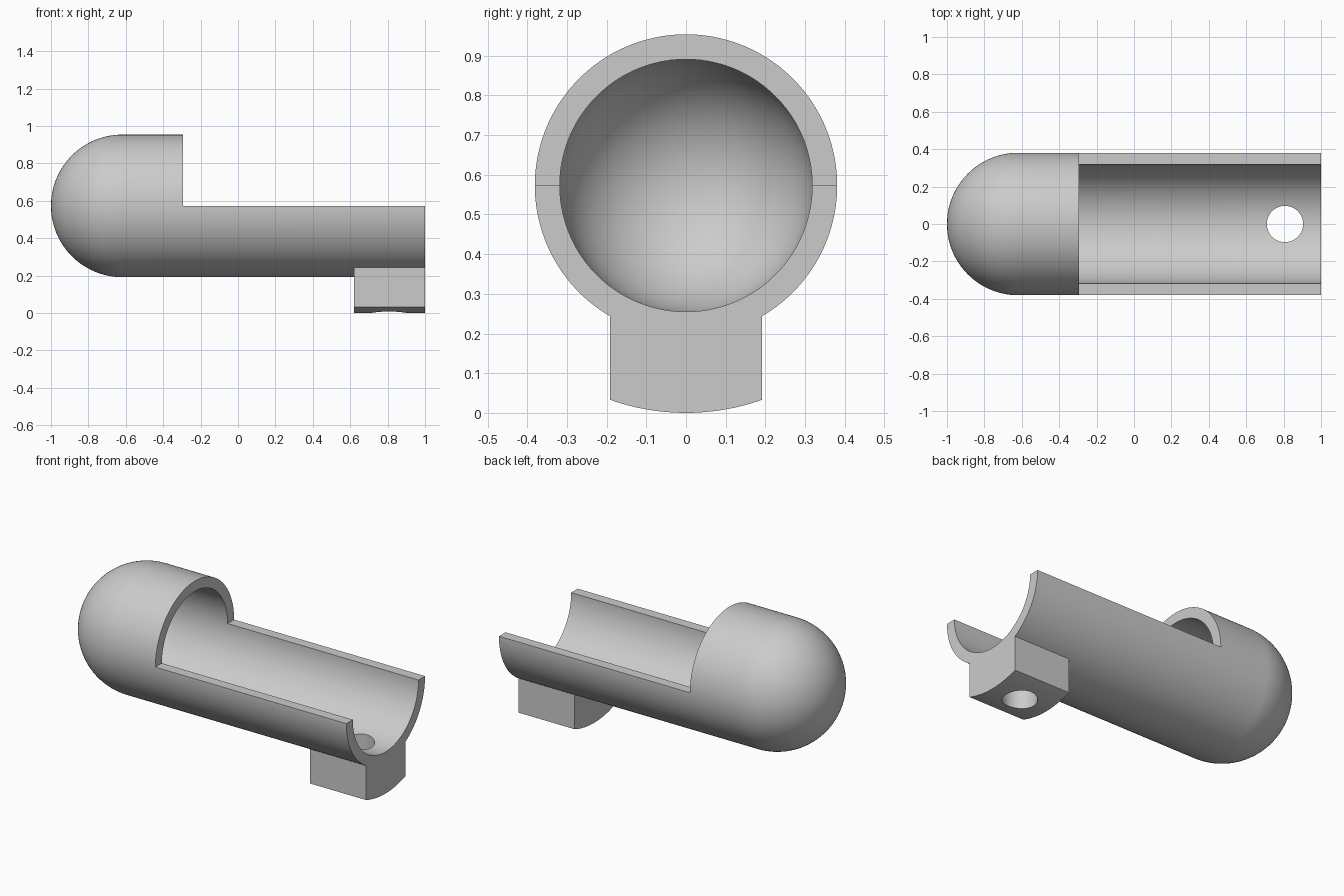
import bpy, bmesh
from math import sin, cos, pi, asin, sqrt
from mathutils import Matrix, Vector

if "Cube" in bpy.data.objects:
    bpy.data.objects.remove(bpy.data.objects["Cube"], do_unlink=True)

AXIS_Z = 0.573            # height of the tube axis
OUTER, INNER = 0.381, 0.318
DOME_X, STEP_X, END_X = -0.619, -0.293, 1.0
FOOT_X, FOOT_HALF = 0.62, 0.191
SEGMENTS = 128

grey = bpy.data.materials.new("plain grey")
grey.use_nodes = True
colour = (0.6, 0.6, 0.6, 1)
grey.diffuse_color = colour
grey.node_tree.nodes["Principled BSDF"].inputs["Base Color"].default_value = colour


def finish(name, bm):
    bmesh.ops.remove_doubles(bm, verts=bm.verts, dist=1e-5)
    bmesh.ops.recalc_face_normals(bm, faces=bm.faces)
    mesh = bpy.data.meshes.new(name)
    bm.to_mesh(mesh)
    bm.free()
    mesh.materials.append(grey)
    obj = bpy.data.objects.new(name, mesh)
    bpy.context.collection.objects.link(obj)
    return obj


def combine(target, tool, operation):
    mod = target.modifiers.new(operation.lower(), "BOOLEAN")
    mod.operation, mod.object, mod.solver = operation, tool, "EXACT"
    bpy.context.view_layer.objects.active = target
    bpy.ops.object.modifier_apply(modifier=mod.name)
    bpy.data.objects.remove(tool, do_unlink=True)


def arc(radius, half_width, steps=24):
    """Lower arc about the tube axis, from -half_width to +half_width in y."""
    a = asin(half_width / radius)
    angles = [a * (2 * i / steps - 1) for i in range(steps + 1)]
    return [(radius * sin(t), AXIS_Z - radius * cos(t)) for t in angles]


# Hollow round-ended tube, turned around the x axis
def quarter(radius, steps=32):
    return [(DOME_X - radius * cos(i / steps * pi / 2), radius * sin(i / steps * pi / 2))
            for i in range(steps + 1)]


profile = quarter(OUTER) + [(END_X, OUTER), (END_X, INNER)] + quarter(INNER)[::-1]
bm = bmesh.new()
tilt = Matrix.Rotation(pi / SEGMENTS, 3, "X")   # keeps seams off the cut plane
centre = Vector((0, 0, AXIS_Z))
verts = [bm.verts.new(tilt @ Vector((x, r, 0)) + centre) for x, r in profile]
edges = [bm.edges.new(pair) for pair in zip(verts, verts[1:])]
bmesh.ops.spin(bm, geom=verts + edges, cent=centre, axis=(1, 0, 0),
               angle=2 * pi, steps=SEGMENTS, use_merge=False)
bmesh.ops.dissolve_degenerate(bm, dist=1e-5, edges=bm.edges)
body = finish("round_ended_trough", bm)

# Open the upper half in front of the domed end
bm = bmesh.new()
bmesh.ops.create_cube(bm, size=1, matrix=Matrix.Translation((STEP_X + 1, 0, AXIS_Z + 0.5))
                      @ Matrix.Diagonal((2, 2, 1, 1)))
combine(body, finish("opening_cutter", bm), "DIFFERENCE")

# Foot with a curved underside, its top buried in the tube wall
bm = bmesh.new()
outline = arc(AXIS_Z, FOOT_HALF) + arc((OUTER + INNER) / 2, FOOT_HALF)[::-1]
face = bm.faces.new([bm.verts.new((FOOT_X, y, z)) for y, z in outline])
new = bmesh.ops.extrude_face_region(bm, geom=[face])["geom"]
bmesh.ops.translate(bm, vec=(END_X - FOOT_X, 0, 0),
                    verts=[v for v in new if isinstance(v, bmesh.types.BMVert)])
combine(body, finish("foot", bm), "UNION")

# Vertical screw hole through wall and foot
bm = bmesh.new()
bmesh.ops.create_cone(bm, cap_ends=True, segments=64, radius1=0.097, radius2=0.097,
                      depth=0.7, matrix=Matrix.Translation((0.807, 0, 0.15)))
combine(body, finish("hole_cutter", bm), "DIFFERENCE")

bpy.ops.object.select_all(action="DESELECT")
body.select_set(True)
bpy.context.view_layer.objects.active = body
bpy.ops.object.shade_smooth_by_angle(angle=pi / 6)
